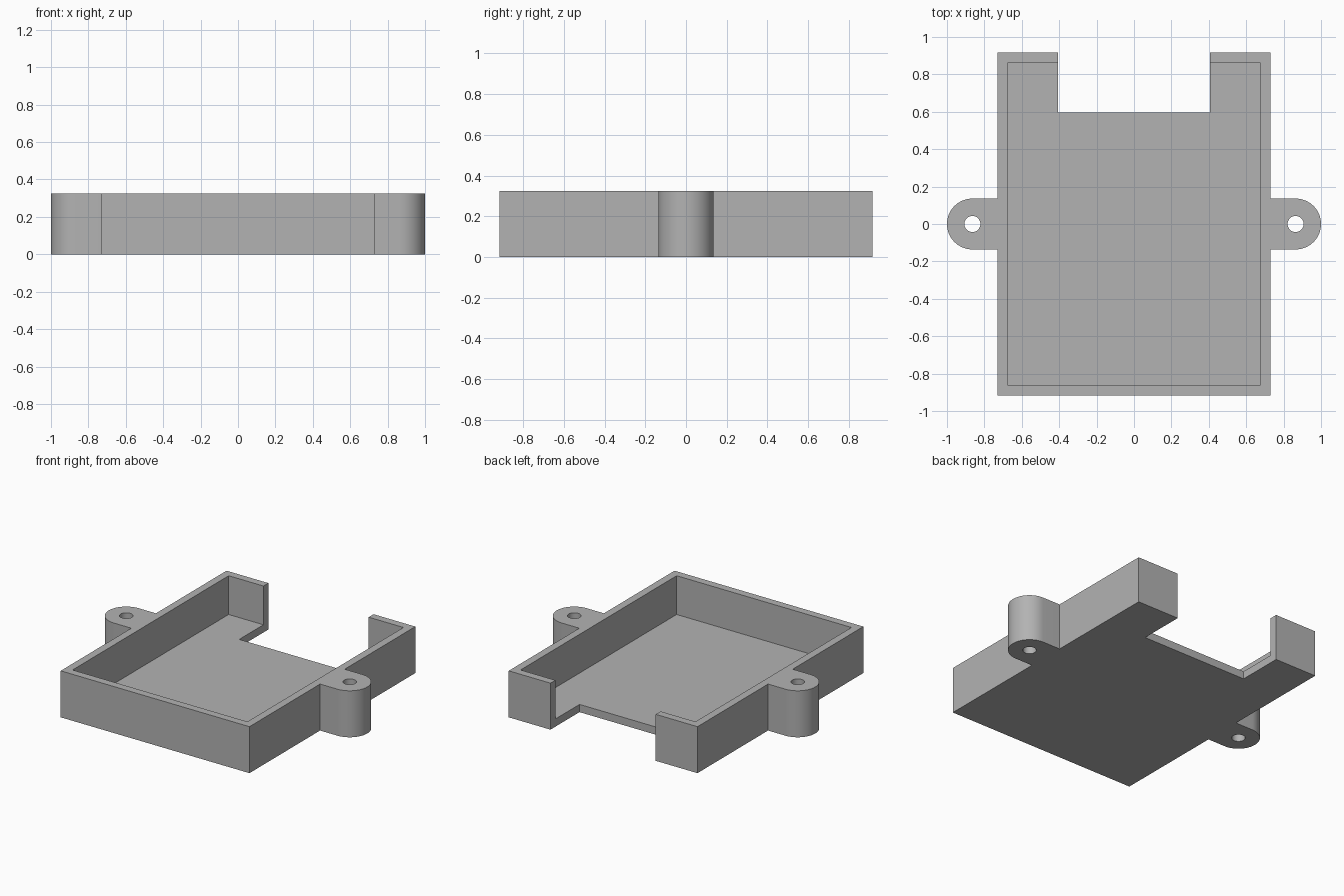
import bpy, bmesh
from math import cos, sin, pi

cube = bpy.data.objects.get("Cube")
if cube:
    bpy.data.objects.remove(cube, do_unlink=True)

HALF_X, HALF_Y, HEIGHT = 0.73, 0.916, 0.325
WALL = 0.054
LUG_X, LUG_R, HOLE_R = 0.864, 0.136, 0.043
NOTCH_X, NOTCH_Y = 0.407, 0.595

grey = bpy.data.materials.new("plain grey")
grey.use_nodes = True
grey.diffuse_color = (0.45, 0.45, 0.45, 1)
grey.node_tree.nodes["Principled BSDF"].inputs["Base Color"].default_value = grey.diffuse_color


def prism(name, outline, z0, z1):
    """Extrude a flat outline from z0 up to z1."""
    bm = bmesh.new()
    face = bm.faces.new([bm.verts.new((x, y, z0)) for x, y in outline])
    top = bmesh.ops.extrude_face_region(bm, geom=[face])["geom"]
    bmesh.ops.translate(bm, vec=(0, 0, z1 - z0),
                        verts=[v for v in top if isinstance(v, bmesh.types.BMVert)])
    bmesh.ops.recalc_face_normals(bm, faces=bm.faces)
    mesh = bpy.data.meshes.new(name)
    bm.to_mesh(mesh)
    bm.free()
    mesh.materials.append(grey)
    obj = bpy.data.objects.new(name, mesh)
    bpy.context.collection.objects.link(obj)
    return obj


def rect(x0, x1, y0, y1):
    return [(x0, y0), (x1, y0), (x1, y1), (x0, y1)]


def arc(cx, r, start, sweep, n):
    return [(cx + r * cos(start + sweep * i / n), r * sin(start + sweep * i / n))
            for i in range(n + 1)]


def combine(target, tool, operation):
    """Apply a boolean and discard the tool."""
    mod = target.modifiers.new("boolean", "BOOLEAN")
    mod.object, mod.operation, mod.solver = tool, operation, "EXACT"
    bpy.ops.object.select_all(action="DESELECT")
    bpy.context.view_layer.objects.active = target
    target.select_set(True)
    bpy.ops.object.modifier_apply(modifier=mod.name)
    bpy.data.objects.remove(tool, do_unlink=True)


# Open tray
tray = prism("tray", rect(-HALF_X, HALF_X, -HALF_Y, HALF_Y), 0, HEIGHT)
ix, iy = HALF_X - WALL, HALF_Y - WALL
combine(tray, prism("cavity", rect(-ix, ix, -iy, iy), WALL, 1), "DIFFERENCE")

# Notch through the back wall and floor
combine(tray, prism("notch", rect(-NOTCH_X, NOTCH_X, NOTCH_Y, 1), -1, 1), "DIFFERENCE")

# Rounded screw lugs with through holes on both sides
for side in (1, -1):
    root = side * (HALF_X - WALL / 2)
    start = -pi / 2 if side > 0 else pi / 2
    outline = [(root, -side * LUG_R)] + arc(side * LUG_X, LUG_R, start, pi, 32) + [(root, side * LUG_R)]
    combine(tray, prism("lug", outline, 0, HEIGHT), "UNION")
    hole = arc(side * LUG_X, HOLE_R, 0, 2 * pi, 32)[:-1]
    combine(tray, prism("hole", hole, -1, 1), "DIFFERENCE")

bpy.ops.object.shade_smooth_by_angle(angle=pi / 6)
